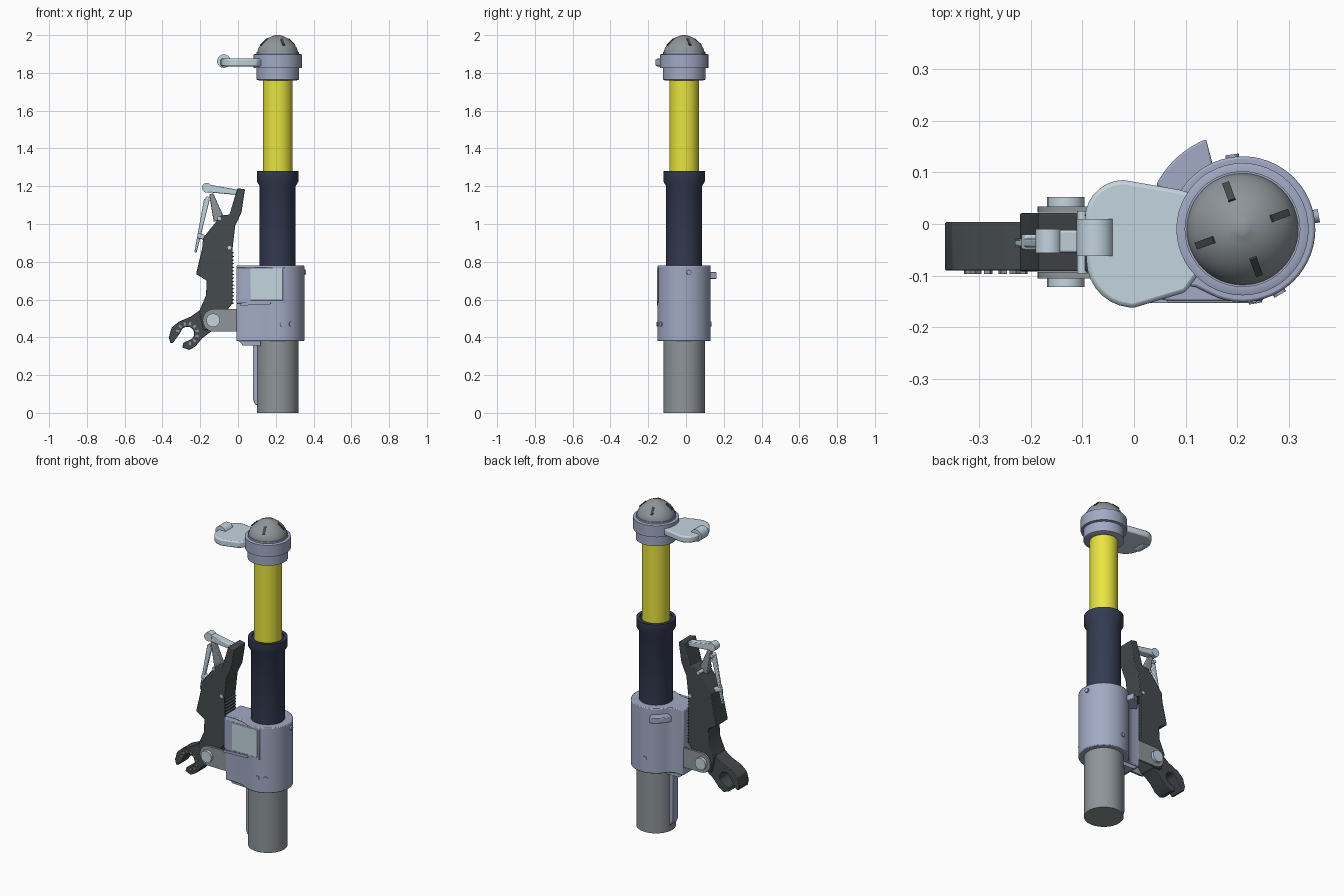
import bpy, bmesh
from math import sin, cos, pi, radians, atan2, hypot
from mathutils import Matrix, Vector

if "Cube" in bpy.data.objects:
    bpy.data.objects.remove(bpy.data.objects["Cube"])

CX, CY = 0.21, -0.01      # axis of the telescopic tube


def material(name, rgb):
    m = bpy.data.materials.new(name)
    m.diffuse_color = (*rgb, 1)
    m.use_nodes = True
    m.node_tree.nodes["Principled BSDF"].inputs["Base Color"].default_value = m.diffuse_color
    return m


LAV = material("lavender", (0.36, 0.40, 0.55))
PALE = material("pale_blue", (0.55, 0.66, 0.74))
YEL = material("yellow", (0.80, 0.78, 0.05))
NAVY = material("navy", (0.035, 0.045, 0.085))
DARK = material("charcoal", (0.06, 0.07, 0.075))
GREY = material("grey", (0.27, 0.30, 0.32))


def finish(bm, name, mat, bevel=0.0, smooth=True):
    bmesh.ops.recalc_face_normals(bm, faces=bm.faces)
    me = bpy.data.meshes.new(name)
    bm.to_mesh(me)
    bm.free()
    ob = bpy.data.objects.new(name, me)
    bpy.context.collection.objects.link(ob)
    me.materials.append(mat)
    if bevel:
        b = ob.modifiers.new("bevel", 'BEVEL')
        b.width, b.segments, b.limit_method = bevel, 2, 'ANGLE'
    if smooth:
        bpy.context.view_layer.objects.active = ob
        bpy.ops.object.select_all(action='DESELECT')
        ob.select_set(True)
        bpy.ops.object.shade_smooth_by_angle(angle=radians(32))
    return ob


def prism(name, pts, axis, lo, hi, mat, bevel=0.0):
    """Extrude a 2D outline: axis 'z' uses (x, y), axis 'y' uses (x, z)."""
    bm = bmesh.new()
    put = (lambda p, h: (p[0], p[1], h)) if axis == 'z' else (lambda p, h: (p[0], h, p[1]))
    face = bm.faces.new([bm.verts.new(put(p, lo)) for p in pts])
    ext = bmesh.ops.extrude_face_region(bm, geom=[face])
    move = Vector((0, 0, hi - lo)) if axis == 'z' else Vector((0, hi - lo, 0))
    bmesh.ops.translate(bm, verts=[v for v in ext['geom'] if isinstance(v, bmesh.types.BMVert)], vec=move)
    return finish(bm, name, mat, bevel)


def lathe(name, prof, mat, n=48):
    """Closed solid of revolution about the tube axis from (radius, z) points."""
    bm = bmesh.new()
    rings = [[bm.verts.new((CX + r * cos(2 * pi * i / n), CY + r * sin(2 * pi * i / n), z))
              for i in range(n)] for r, z in prof]
    for a, b in zip(rings, rings[1:]):
        for i in range(n):
            j = (i + 1) % n
            bm.faces.new((a[i], a[j], b[j], b[i]))
    bm.faces.new(rings[0])
    bm.faces.new(rings[-1])
    return finish(bm, name, mat)


def rod(name, a, b, r, mat, n=20):
    a, b = Vector(a), Vector(b)
    bm = bmesh.new()
    rot = (b - a).to_track_quat('Z', 'Y').to_matrix().to_4x4()
    bmesh.ops.create_cone(bm, cap_ends=True, segments=n, radius1=r, radius2=r, depth=(b - a).length,
                          matrix=Matrix.Translation((a + b) / 2) @ rot)
    return finish(bm, name, mat)


def arc(cx, cy, r, a0, a1, n):
    return [(cx + r * cos(radians(a0 + (a1 - a0) * i / n)),
             cy + r * sin(radians(a0 + (a1 - a0) * i / n))) for i in range(n + 1)]


def box(name, lo, hi, mat, bevel=0.0):
    return prism(name, [(lo[0], lo[1]), (hi[0], lo[1]), (hi[0], hi[1]), (lo[0], hi[1])],
                 'z', lo[2], hi[2], mat, bevel)


def bar(name, p, q, w, y0, y1, mat, w2=None, bevel=0.004):
    """Straight bar drawn in the xz plane from p to q."""
    w2 = w2 or w
    d = Vector((q[0] - p[0], q[1] - p[1])).normalized()
    nx, nz = -d.y, d.x
    pts = [(c[0] + s * nx * h / 2, c[1] + s * nz * h / 2)
           for c, s, h in ((p, 1, w), (p, -1, w), (q, -1, w2), (q, 1, w2))]
    return prism(name, pts, 'y', y0, y1, mat, bevel)


# telescopic tube
lathe("base_tube", [(0.11, 0), (0.11, 0.42)], GREY)
lathe("middle_tube", [(0.095, 0.74), (0.095, 1.20), (0.11, 1.225), (0.11, 1.28), (0.09, 1.28), (0.09, 1.27)], NAVY)
lathe("inner_tube", [(0.078, 1.25), (0.078, 1.80)], YEL)

# head
lathe("head_collar", [(0.1, 1.76), (0.113, 1.765), (0.113, 1.825), (0.128, 1.827), (0.128, 1.897),
                      (0.12, 1.90), (0.112, 1.90), (0.112, 1.91)], LAV)
lathe("dome", [(0.108, 1.90), (0.108, 1.912), (0.102, 1.93), (0.09, 1.95), (0.073, 1.968),
               (0.052, 1.984), (0.03, 1.994), (0.014, 1.999), (0.012, 2.0)], GREY)
for k in range(4):
    slot = box(f"dome_slot_{k + 1}", (-0.024, -0.007, -0.004), (0.024, 0.007, 0.004), DARK)
    a = radians(20 + 90 * k)
    slot.matrix_world = (Matrix.Translation((CX + 0.076 * cos(a), CY + 0.076 * sin(a), 1.963))
                         @ Matrix.Rotation(a, 4, 'Z') @ Matrix.Rotation(radians(43), 4, 'Y'))

# head plate with knob
prism("head_plate", arc(0.0, -0.04, 0.122, 270, 180, 6)[:1] + [(0.10, -0.132), (0.16, -0.05), (0.14, 0.05),
      (0.09, 0.066)] + arc(-0.02, 0.01, 0.075, 90, 180, 7) + arc(0.0, -0.07, 0.092, 180, 265, 7),
      'z', 1.835, 1.875, PALE, 0.008)
rod("plate_knob", (-0.075, -0.062, 1.862), (-0.075, 0.01, 1.862), 0.036, PALE)

# clamp housing: round body blended into a block on the left
prism("clamp_housing", [(-0.008, -0.11), (0.06, -0.112), (0.12, -0.122)] + arc(CX, CY, 0.141, -110, 146, 40)
      + [(0.078, 0.052), (0.062, 0.042), (0.04, 0.038), (-0.008, 0.038)], 'z', 0.38, 0.78, LAV, 0.005)
prism("housing_front", [(-0.008, -0.125), (0.02, -0.141), (0.07, -0.149), (0.25, -0.149), (0.25, -0.09),
      (-0.008, -0.09)], 'z', 0.58, 0.77, LAV, 0.004)
box("front_panel", (0.065, -0.153, 0.595), (0.238, -0.145, 0.765), PALE, 0.003)
prism("panel_sill", [(0.01, 0.568), (0.17, 0.575), (0.17, 0.592), (0.01, 0.582)], 'y', -0.153, -0.1, LAV)
prism("housing_foot", [(0.0, 0.385), (0.025, 0.358), (0.12, 0.355), (0.12, 0.385)], 'y', -0.09, 0.03, LAV)
prism("back_lug", arc(CX, CY, 0.188, 112, 153, 10) + arc(CX, CY, 0.135, 153, 115, 10),
      'z', 0.71, 0.745, LAV, 0.004)
for i, (a, z) in enumerate([(10, 0.745), (98, 0.47), (-80, 0.47), (-60, 0.47)]):
    u = Vector((cos(radians(a)), sin(radians(a)), 0))
    c = Vector((CX, CY, z))
    rod(f"housing_screw_{i + 1}", c + u * 0.13, c + u * (0.15 if i == 0 else 0.146), 0.013, LAV, 12)

# guide rail beside the base
prism("guide_rail", [(0.08, 0.38), (0.08, 0.07), (0.09, 0.045), (0.12, 0.035), (0.12, 0.38)],
      'y', -0.04, 0.015, LAV, 0.004)

# pivot link: two plates with bolts
for side, y0, y1, y2 in (("front", -0.105, -0.093, -0.122), ("back", 0.022, 0.034, 0.052)):
    prism(f"link_{side}", [(0.01, 0.43)] + [(0.01, 0.55)] + arc(-0.127, 0.49, 0.06, 90, 270, 14),
          'y', y0, y1, GREY)
    rod(f"pivot_bolt_{side}", (-0.132, y0 if y2 < y0 else y1, 0.49), (-0.132, y2, 0.49), 0.036, PALE)

# swing arm
prism("swing_arm", [(0.037, 1.183), (-0.003, 1.19), (-0.045, 1.05), (-0.09, 1.045), (-0.185, 0.925),
      (-0.19, 0.87), (-0.222, 0.735), (-0.165, 0.70), (-0.17, 0.62), (-0.205, 0.54), (-0.185, 0.44),
      (-0.13, 0.435), (-0.045, 0.56), (-0.03, 0.58), (-0.03, 0.86), (-0.015, 0.99), (0.018, 1.06)],
      'y', -0.092, 0.021, DARK, 0.004)

# hook jaw with a round notch open to the lower left
NX, NZ = -0.268, 0.42
prism("hook_jaw", [(-0.13, 0.44), (-0.19, 0.395), (-0.225, 0.352), (-0.258, 0.333), (-0.296, 0.347),
      (-0.288, 0.372)] + arc(NX, NZ, 0.036, 285, 525, 16)[1:]
      + [(-0.325, 0.397), (-0.345, 0.37), (-0.358, 0.37), (-0.366, 0.40), (-0.352, 0.45), (-0.315, 0.482),
         (-0.25, 0.51), (-0.2, 0.545), (-0.14, 0.56)], 'y', -0.09, 0.004, DARK, 0.003)
for k in range(9):
    a = radians(-75 + 30 * k)
    c, d = Vector((NX, 0, NZ)), Vector((cos(a), 0, sin(a)))
    bar(f"jaw_tooth_{k + 1}", *[(c.x + d.x * r, c.z + d.z * r) for r in (0.044, 0.062)],
        0.012, -0.097, -0.088, GREY, bevel=0)

# toothed rack down the inner edge of the arm
for k in range(15):
    z = 0.575 + 0.019 * k
    prism(f"rack_tooth_{k + 1}", [(-0.032, z), (-0.019, z + 0.006), (-0.032, z + 0.012)], 'y', -0.085, 0.012, DARK)

# release lever, its prop and the trigger strip
bar("lever_handle", (-0.17, 1.19), (-0.005, 1.168), 0.042, -0.055, -0.012, PALE, 0.028)
rod("lever_grip", (-0.165, -0.056, 1.192), (-0.165, -0.01, 1.192), 0.026, PALE)
bar("lever_prop", (-0.142, 1.16), (-0.10, 1.02), 0.022, -0.048, -0.018, GREY, 0.06)
bar("trigger_strip", (-0.165, 1.13), (-0.225, 0.85), 0.03, -0.045, -0.028, PALE, 0.012)
rod("trigger_top_pin", (-0.162, -0.05, 1.135), (-0.162, -0.014, 1.135), 0.011, PALE, 12)
bar("trigger_bracket", (-0.215, 0.94), (-0.165, 0.925), 0.026, -0.05, -0.02, PALE)
for i, (x, z) in enumerate([(-0.10, 1.03), (-0.045, 0.875)]):
    rod(f"arm_pin_{i + 1}", (x, -0.096, z), (x, 0.025, z), 0.01, PALE, 12)
